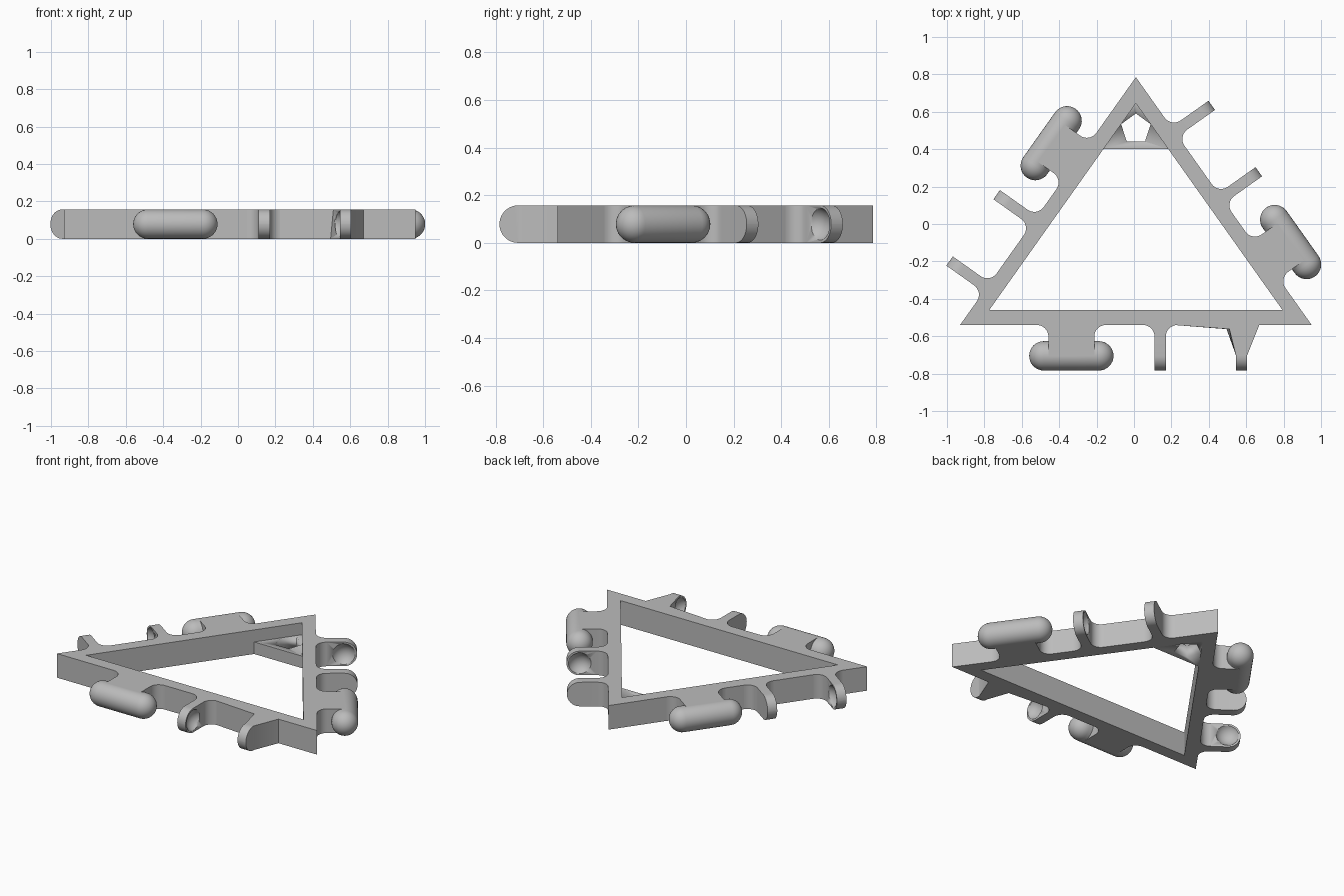
import bpy, bmesh
from math import sin, cos, pi, radians
from mathutils import Matrix, Vector

if "Cube" in bpy.data.objects:
    bpy.data.objects.remove(bpy.data.objects["Cube"])

H = 0.157            # thickness of the whole piece
R = H / 2            # radius of pins, sockets and hook tips
REACH = 0.165        # distance of pin axis from the frame edge
FILLET = 0.062
GAP = 0.435          # spacing of the two hooks
HOOK = 0.03          # half thickness of a hook

grey = bpy.data.materials.new("plain grey")
grey.use_nodes = True
grey.diffuse_color = (0.5, 0.5, 0.5, 1)
grey.node_tree.nodes["Principled BSDF"].inputs["Base Color"].default_value = (0.5, 0.5, 0.5, 1)


def finish(bm, name, matrix=Matrix()):
    """Turn a bmesh into a shaded object."""
    bmesh.ops.transform(bm, matrix=matrix, verts=bm.verts)
    bmesh.ops.recalc_face_normals(bm, faces=bm.faces)
    mesh = bpy.data.meshes.new(name)
    bm.to_mesh(mesh)
    bm.free()
    mesh.materials.append(grey)
    ob = bpy.data.objects.new(name, mesh)
    bpy.context.collection.objects.link(ob)
    bpy.ops.object.select_all(action='DESELECT')
    ob.select_set(True)
    bpy.context.view_layer.objects.active = ob
    bpy.ops.object.shade_smooth_by_angle(angle=radians(35))
    return ob


def prism(points, z0=0.0, z1=H):
    """Extrude a flat outline upwards."""
    bm = bmesh.new()
    face = bm.faces.new([bm.verts.new((x, y, z0)) for x, y in points])
    top = bmesh.ops.extrude_face_region(bm, geom=[face])["geom"]
    bmesh.ops.translate(bm, vec=(0, 0, z1 - z0),
                        verts=[g for g in top if isinstance(g, bmesh.types.BMVert)])
    return bm


def cut(ob, cutter):
    """Subtract the cutter, then discard it."""
    cutter.hide_render = True
    mod = ob.modifiers.new("cut", 'BOOLEAN')
    mod.operation = 'DIFFERENCE'
    mod.solver = 'EXACT'
    mod.object = cutter
    bpy.context.view_layer.objects.active = ob
    bpy.ops.object.modifier_apply(modifier=mod.name)
    bpy.data.objects.remove(cutter)


def flared(half, length):
    """Outline of a stem with filleted roots, growing along +y."""
    arc = [(half + FILLET * (1 - sin(t)), FILLET * (1 - cos(t)))
           for t in [i * pi / 16 for i in range(9)]]
    right = arc + [(half, length)]
    return right + [(-x, y) for x, y in reversed(right)]


def round_tip(bm):
    """Round the far end of a hook into a half circle."""
    far = max(v.co.y for v in bm.verts)
    edges = [e for e in bm.edges
             if all(abs(v.co.y - far) < 1e-4 for v in e.verts)
             and abs(e.verts[0].co.z - e.verts[1].co.z) < 1e-4]
    bmesh.ops.bevel(bm, geom=edges, offset=R - 0.0005, segments=10,
                    profile=0.5, affect='EDGES')


def hook(name, outline, matrix, along, facing, lean=0.0):
    """Hook with a round socket on the side given by facing."""
    bm = prism(outline)
    if lean:
        corner = min((v for v in bm.verts if v.co.z > R and v.co.y > 0.01 and v.co.y < 0.1),
                     key=lambda v: v.co.x)
        corner.co.x += lean
    round_tip(bm)
    ob = finish(bm, name, matrix @ Matrix.Translation((along, 0, 0)))
    ball = bmesh.new()
    bmesh.ops.create_uvsphere(ball, u_segments=32, v_segments=16, radius=R - 0.001)
    centre = (along + facing * (HOOK + 0.038), REACH, R)
    cut(ob, finish(ball, "socket_cutter", matrix @ Matrix.Translation(centre)))


def pin(name, matrix, along):
    """Capsule pin on a filleted neck."""
    finish(prism(flared(0.1225, REACH)), name + "_neck",
           matrix @ Matrix.Translation((along, 0, 0)))
    bm = bmesh.new()
    bmesh.ops.create_uvsphere(bm, u_segments=32, v_segments=16, radius=R)
    bmesh.ops.rotate(bm, verts=bm.verts, matrix=Matrix.Rotation(pi / 2, 3, 'Y'))
    # stretch the sphere by sliding its halves apart around a split equator
    ring = [e for e in bm.edges if all(abs(v.co.x) < 1e-5 for v in e.verts)]
    bmesh.ops.split_edges(bm, edges=ring)
    for f in bm.faces:
        f.tag = f.calc_center_median().x > 0
    for v in bm.verts:
        v.co.x += 0.147 if v.link_faces[0].tag else -0.147
    rims = [e for e in bm.edges if e.is_boundary]
    bmesh.ops.bridge_loops(bm, edges=rims)
    finish(bm, name, matrix @ Matrix.Translation((along, REACH, R)))


# Triangular frame
corners = [Vector((-0.93, -0.54)), Vector((0.95, -0.54)), Vector((0.01, 0.785))]
inner = [Vector((-0.774, -0.46)), Vector((0.794, -0.46)), Vector((0.01, 0.645))]
bm = bmesh.new()
loops = [[bm.verts.new((p.x, p.y, z)) for p in ps]
         for ps, z in ((corners, 0), (corners, H), (inner, H), (inner, 0))]
for a, b in zip(loops, loops[1:] + loops[:1]):
    for i in range(3):
        j = (i + 1) % 3
        bm.faces.new((a[i], a[j], b[j], b[i]))
finish(bm, "triangle_frame")

# Thin corner plate with a five-sided hole
plate = finish(prism([(-0.164, 0.4), (0.184, 0.4), (0.01, 0.645)], 0, R), "corner_plate")
five = [(0.01 + 0.083 * sin(i * 2 * pi / 5), 0.508 + 0.083 * cos(i * 2 * pi / 5))
        for i in range(5)]
cut(plate, finish(prism(five, -0.1, 0.3), "hole_cutter"))

# Joints on each side: pin position and first hook position along the edge
sides = (("front", 0.595, 1.07), ("left", 0.427, 0.832), ("right", 0.55, 0.943))
tip = REACH + R
for i, (side, pin_at, hook_at) in enumerate(sides):
    start, end = corners[i], corners[(i + 1) % 3]
    u = (end - start).normalized()
    # local x runs along the edge, local y points outwards
    m = Matrix(((u.x, u.y, 0, start.x), (u.y, -u.x, 0, start.y),
                (0, 0, 1, 0), (0, 0, 0, 1)))
    pin(side + "_pin", m, pin_at)
    stem = flared(HOOK, tip)
    hook(side + "_first_hook", stem, m, hook_at, 1)
    if side == "front":
        # buttressed hook with a long shallow ramp
        wedge = [(-0.36, 0), (-0.08, 0.022), (-HOOK, 0.162), (-HOOK, tip),
                 (HOOK, tip), (HOOK, 0.162), (0.095, 0)]
        hook("front_braced_hook", wedge, m, hook_at + GAP, -1, 0.015)
    else:
        hook(side + "_second_hook", stem, m, hook_at + GAP, -1)
